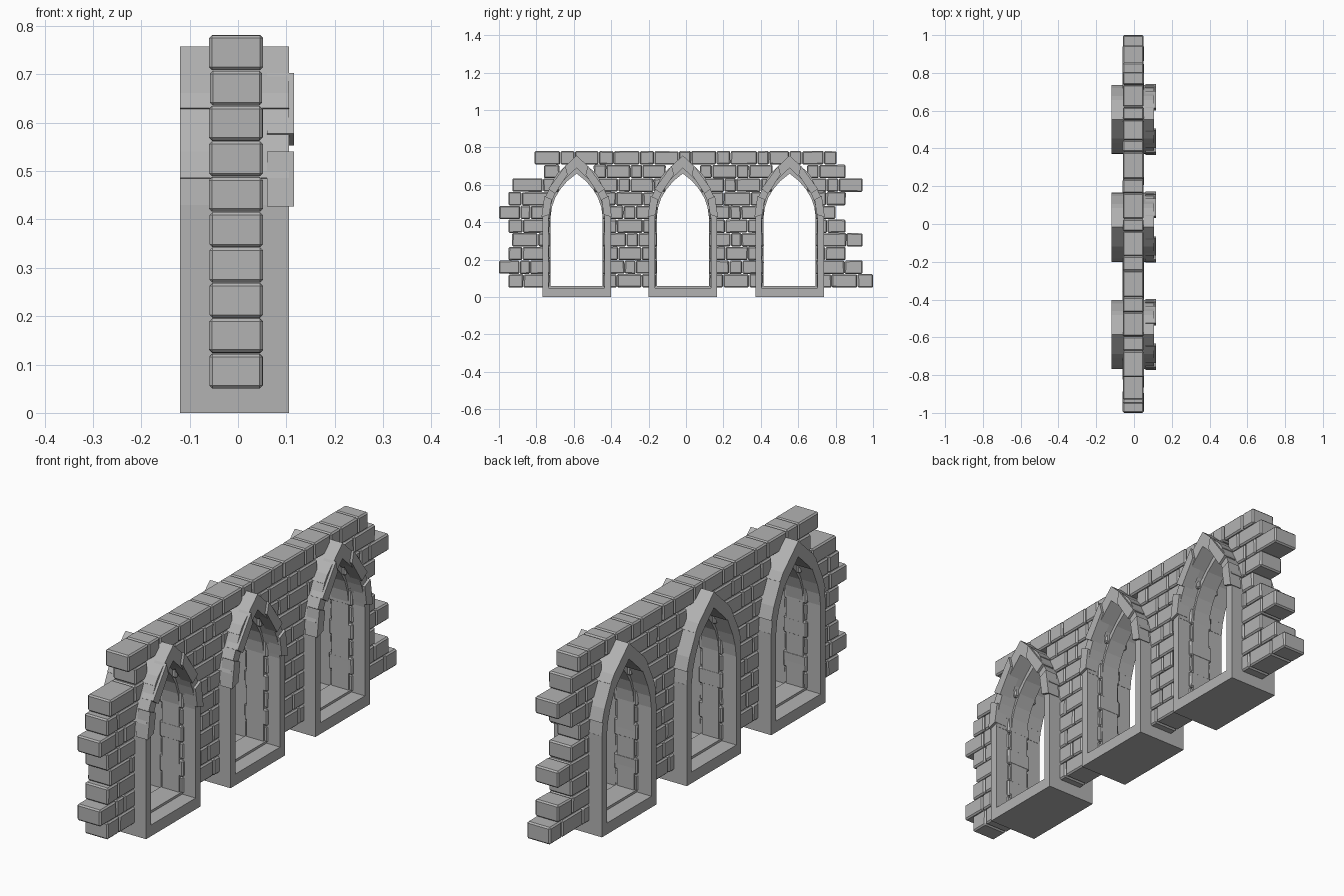
import bpy, bmesh, random

if "Cube" in bpy.data.objects:
    bpy.data.objects.remove(bpy.data.objects["Cube"])

random.seed(4)
CENTRES = (-0.585, -0.017, 0.554)
Z0, PITCH = 0.05, 0.0731

stone = bpy.data.materials.new("dark_grey_stone")
stone.diffuse_color = (0.45, 0.45, 0.45, 1)
stone.use_nodes = True
stone.node_tree.nodes["Principled BSDF"].inputs["Base Color"].default_value = stone.diffuse_color


def prism(bm, pts, x0, x1):
    """Extrude a (y, z) outline along x."""
    a = [bm.verts.new((x0, y, z)) for y, z in pts]
    b = [bm.verts.new((x1, y, z)) for y, z in pts]
    bm.faces.new(a)
    bm.faces.new(b[::-1])
    n = len(pts)
    for i in range(n):
        j = (i + 1) % n
        bm.faces.new((a[j], a[i], b[i], b[j]))


def finish(bm, name, bevel=0):
    bmesh.ops.recalc_face_normals(bm, faces=bm.faces)
    me = bpy.data.meshes.new(name)
    bm.to_mesh(me)
    bm.free()
    me.materials.append(stone)
    ob = bpy.data.objects.new(name, me)
    bpy.context.collection.objects.link(ob)
    if bevel:
        m = ob.modifiers.new("bevel", "BEVEL")
        m.width = bevel
        m.segments = 1
        m.limit_method = 'ANGLE'
    return ob


def box_pts(y0, y1, z0, z1):
    return [(y0, z0), (y1, z0), (y1, z1), (y0, z1)]


# Half outlines of the inner ring, sill to apex
INNER = [(0.139, 0.05), (0.139, 0.43), (0.132, 0.48), (0.115, 0.53),
         (0.088, 0.575), (0.05, 0.62), (0, 0.66)]
RING = [(0.153, 0.05), (0.153, 0.43), (0.146, 0.485), (0.128, 0.54),
        (0.1, 0.59), (0.06, 0.637), (0, 0.69)]


def half_width(z):
    """Half width of the inner opening at height z."""
    for (a, za), (b, zb) in zip(INNER, INNER[1:]):
        if za <= z <= zb:
            return a + (b - a) * (z - za) / (zb - za)
    return 0.0


# Arch stones as half outlines; upper stones overhang the ones below
STONES = [
    [(0.149, 0.425), (0.183, 0.425), (0.176, 0.487), (0.142, 0.478)],
    [(0.142, 0.476), (0.182, 0.486), (0.165, 0.54), (0.12, 0.632), (0.09, 0.608), (0.127, 0.525)],
    [(0.088, 0.602), (0.124, 0.63), (0.102, 0.661), (0, 0.757), (0, 0.69), (0.068, 0.625)],
]
# Raised blocks on the +x face of the arch
PLATES = [
    [(0.146, 0.44), (0.188, 0.427), (0.172, 0.54), (0.133, 0.522)],
    [(0.115, 0.553), (0.151, 0.578), (0.06, 0.703), (0.048, 0.655)],
]

# Window frames
for n, c in enumerate(CENTRES, 1):
    bm = bmesh.new()
    prism(bm, box_pts(c - 0.183, c + 0.183, 0, 0.048), -0.12, 0.105)
    for s in (-1, 1):
        prism(bm, [(c + s * y, z) for y, z in box_pts(0.15, 0.183, 0.048, 0.43)], -0.12, 0.105)
    finish(bm, f"window_{n}_sill_and_jambs")

    bm = bmesh.new()
    for s in (-1, 1):
        for pts in STONES:
            prism(bm, [(c + s * y, z) for y, z in pts], -0.12, 0.105)
        for pts in PLATES:
            prism(bm, [(c + s * y, z) for y, z in pts], 0.06, 0.116)
    finish(bm, f"window_{n}_arch_stones")

    bm = bmesh.new()
    for s in (-1, 1):
        prism(bm, [(c + s * y, z) for y, z in INNER + RING[::-1]], -0.045, 0.035)
    prism(bm, box_pts(c - 0.15, c + 0.15, 0.045, 0.058), -0.052, 0.042)
    finish(bm, f"window_{n}_inner_ring")

# Brick courses, bottom to top: left and right ends of the ragged wall
ENDS = [(-0.95, 1.0), (-1.0, 0.945), (-0.95, 0.855), (-0.93, 0.945), (-0.95, 0.855),
        (-1.0, 0.80), (-0.95, 0.855), (-0.93, 0.945), (-0.76, 0.855), (-0.81, 0.805)]
bm = bmesh.new()
for row, (left, right) in enumerate(ENDS):
    z = Z0 + row * PITCH
    # stretches of wall between the openings; alternate courses show in the reveal
    cuts = [left]
    if row < 9:
        h = half_width(min(z, 0.655)) if row < 8 else 0.085
        h += -0.001 if row % 2 else 0.006
        for c in CENTRES:
            cuts += [c - h, c + h]
    cuts.append(right)
    for y0, y1 in zip(cuts[::2], cuts[1::2]):
        if y1 - y0 < 0.03:
            continue
        count = max(1, round((y1 - y0) / 0.102))
        sizes = [(1.35 if (i + row) % 2 else 0.75) * random.uniform(0.85, 1.15) for i in range(count)]
        scale = (y1 - y0) / sum(sizes)
        y = y0
        for size in sizes:
            w = size * scale
            j = lambda: random.uniform(-0.001, 0.001)
            pts = [(a + j(), b + j()) for a, b in
                   box_pts(y + 0.001, y + w - 0.001, z + 0.001, z + PITCH - 0.001)]
            prism(bm, pts, -0.059 + j(), 0.051 + j())
            y += w
finish(bm, "wall_bricks", 0.006)
